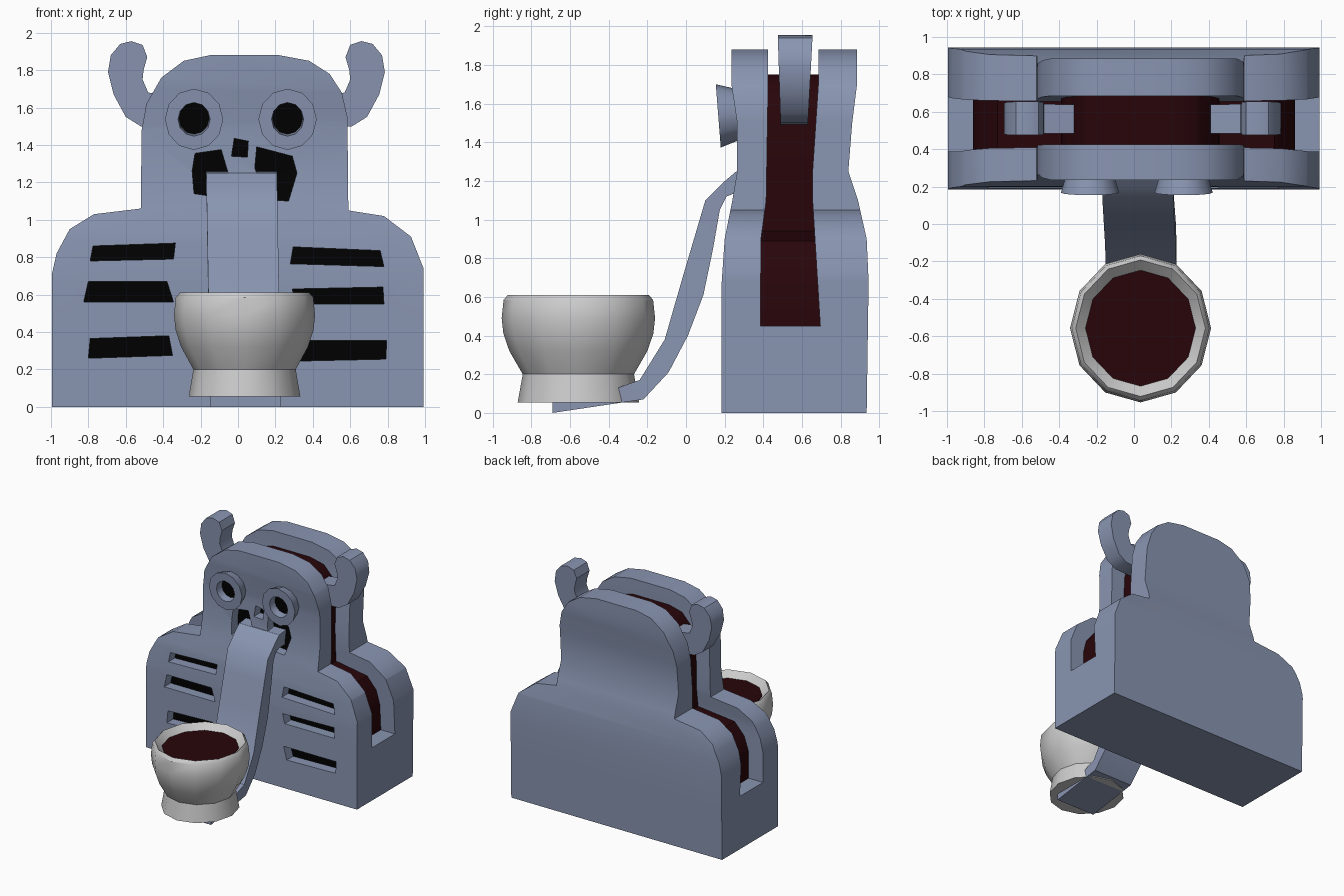
import bpy, bmesh
from math import cos, sin, pi, radians

if "Cube" in bpy.data.objects:
    bpy.data.objects.remove(bpy.data.objects["Cube"])


def material(name, rgb):
    m = bpy.data.materials.new(name)
    m.diffuse_color = (*rgb, 1)
    m.use_nodes = True
    m.node_tree.nodes["Principled BSDF"].inputs["Base Color"].default_value = m.diffuse_color
    return m


blue = material("slate_blue", (0.25, 0.30, 0.44))
red = material("dark_red", (0.021, 0.0015, 0.003))
black = material("black", (0.0, 0.0, 0.0))
stone = material("pale_stone", (0.66, 0.66, 0.64))


def finish(name, bm, mat=blue):
    bmesh.ops.recalc_face_normals(bm, faces=bm.faces)
    me = bpy.data.meshes.new(name)
    bm.to_mesh(me)
    bm.free()
    ob = bpy.data.objects.new(name, me)
    bpy.context.collection.objects.link(ob)
    me.materials.append(mat)
    return ob


def curve(*pts):
    """Piecewise linear y as a function of z."""
    def f(z):
        if z <= pts[0][0]:
            return pts[0][1]
        for (a, ya), (b, yb) in zip(pts, pts[1:]):
            if z <= b:
                return ya + (yb - ya) * (z - a) / (b - a)
        return pts[-1][1]
    return f


LEVELS = (0.45, 0.68, 0.9, 1.1, 1.25, 1.5, 1.7)
front = curve((0, .185), (.68, .185), (.9, .2), (1.1, .24), (1.25, .265), (1.5, .265), (1.7, .235))
back = curve((0, .935), (.68, .945), (.9, .935), (1.1, .89), (1.25, .84), (1.5, .86), (1.7, .885))
slot_front = curve((.45, .385), (.9, .388), (1.1, .415), (1.7, .425))
slot_back = curve((.45, .695), (1.1, .655), (1.25, .655), (1.7, .685))


def prism(name, polys, y0, y1, mat=blue, cuts=LEVELS):
    """Extrude x-z outlines along y between two depth curves."""
    bm = bmesh.new()
    for poly in polys:
        f = bm.faces.new([bm.verts.new((x, 0, z)) for x, z in poly])
        r = bmesh.ops.extrude_face_region(bm, geom=[f])
        for v in r["geom"]:
            if isinstance(v, bmesh.types.BMVert):
                v.co.y = 1
    for z in cuts:
        bmesh.ops.bisect_plane(bm, geom=bm.verts[:] + bm.edges[:] + bm.faces[:],
                               dist=1e-4, plane_co=(0, 0, z), plane_no=(0, 0, 1))
    for v in bm.verts:
        v.co.y = y0(v.co.z) if v.co.y < .5 else y1(v.co.z)
    return finish(name, bm, mat)


def lathe(name, profile, n, loc, mat=blue, tilt=0, sx=1):
    """Turn an (r, z) profile, capped at both ends."""
    bm = bmesh.new()
    rings = [[bm.verts.new((sx * r * cos(2 * pi * k / n), r * sin(2 * pi * k / n), z))
              for k in range(n)] for r, z in profile]
    for a, b in zip(rings, rings[1:]):
        for k in range(n):
            j = (k + 1) % n
            bm.faces.new((a[k], a[j], b[j], b[k]))
    bm.faces.new(rings[0])
    bm.faces.new(rings[-1])
    ob = finish(name, bm, mat)
    ob.location = loc
    ob.rotation_euler.x = tilt
    return ob


def cut(target, cutter):
    """Subtract the cutter, bake the result and remove the cutter."""
    m = target.modifiers.new(cutter.name, 'BOOLEAN')
    m.operation = 'DIFFERENCE'
    m.solver = 'EXACT'
    m.object = cutter
    deps = bpy.context.evaluated_depsgraph_get()
    me = bpy.data.meshes.new_from_object(target.evaluated_get(deps))
    target.modifiers.clear()
    target.data = me
    bpy.data.objects.remove(cutter)


# Body slab with head and shoulders
outline = [(-.995, 0), (-.995, .71), (-.97, .82), (-.90, .95), (-.77, 1.03), (-.52, 1.06),
           (-.515, 1.48), (-.49, 1.62), (-.41, 1.76), (-.29, 1.85), (-.15, 1.88), (.22, 1.88),
           (.38, 1.85), (.49, 1.78), (.555, 1.68), (.585, 1.55), (.59, 1.05), (.78, 1.02),
           (.925, .91), (.992, .74), (.992, 0)]
body = prism("body", [outline], front, back)

# Groove running around the sides and top
cut(body, prism("groove_cutter", [[(-1.3, .45), (1.3, .45), (1.3, 2.2), (-1.3, 2.2)]],
                slot_front, slot_back, cuts=LEVELS[1:]))

# Chest slots, nose and mouth pockets with black floors
openings = [
    [(-.775, .86), (-.335, .875), (-.345, .79), (-.79, .78)],
    [(-.80, .67), (-.38, .67), (-.345, .56), (-.825, .56)],
    [(-.79, .365), (-.37, .38), (-.35, .275), (-.80, .26)],
    [(.295, .855), (.76, .835), (.78, .75), (.28, .765)],
    [(.29, .63), (.775, .64), (.78, .55), (.31, .55)],
    [(.30, .355), (.795, .355), (.79, .255), (.33, .245)],
    [(-.035, 1.34), (.05, 1.335), (.055, 1.42), (-.02, 1.435)],
    [(-.23, 1.355), (-.09, 1.375), (-.05, 1.24), (-.10, 1.12), (-.235, 1.14), (-.245, 1.26)],
    [(.10, 1.39), (.29, 1.34), (.315, 1.25), (.27, 1.10), (.14, 1.11), (.09, 1.28)]]
cut(body, prism("pocket_cutter", openings, lambda z: .05, lambda z: front(z) + .10))
prism("pocket_floors", openings, lambda z: front(z) + .085, lambda z: front(z) + .13, black)

# Dark core inside the groove
core = [(-.86, .42), (-.86, .68), (-.82, .80), (-.73, .90), (-.39, .94), (-.39, 1.47), (-.36, 1.61),
        (-.26, 1.72), (-.14, 1.75), (.20, 1.75), (.33, 1.72), (.42, 1.63), (.455, 1.5),
        (.46, .94), (.75, .89), (.83, .79), (.86, .67), (.86, .42)]
prism("core", [core], lambda z: slot_front(z) - .01, lambda z: slot_back(z) + .01, red)

# Curled ears, mirrored about the head centre
ear = [(-.32, 1.49), (-.52, 1.50), (-.60, 1.55), (-.665, 1.67), (-.695, 1.79), (-.68, 1.88),
       (-.63, 1.94), (-.57, 1.955), (-.51, 1.935), (-.485, 1.87), (-.505, 1.80), (-.51, 1.75),
       (-.48, 1.68), (-.32, 1.66)]
ear_y0 = curve((1.48, .49), (1.95, .475))
ear_y1 = curve((1.48, .63), (1.95, .655))
prism("ear_left", [ear], ear_y0, ear_y1, cuts=())
prism("ear_right", [[(.09 - x, z) for x, z in ear]], ear_y0, ear_y1, cuts=())

# Flared eye rings with black pupils
for side, x in (("left", -.235), ("right", .265)):
    loc, tilt = (x, .167, 1.537), radians(94.5)
    lathe("eye_" + side, [(.13, -.11), (.164, 0), (.09, 0), (.085, -.075)], 12, loc,
          tilt=tilt, sx=.95)
    lathe("pupil_" + side, [(.085, -.08), (.085, -.065)], 12, loc, black, tilt, .95)

# Tongue hanging from the mouth to the ground
upper = [(.36, 1.26), (.26, 1.25), (.19, 1.19), (.10, 1.10), (.05, .93), (-.015, .71), (-.11, .38),
         (-.24, .17), (-.38, .12), (-.69, .06)]
lower = [(.36, 1.14), (.26, 1.14), (.21, 1.12), (.175, 1.05), (.14, .85), (.09, .61), (.01, .40),
         (-.09, .21), (-.22, .07), (-.69, 0)]
bm = bmesh.new()
rows = []
for (ya, za), (yb, zb) in zip(upper, lower):
    s = .022 * (1 - za / 1.26)
    rows.append([bm.verts.new(p) for p in ((-.17 + s, ya, za), (.208 + s, ya, za),
                                           (.208 + s, yb, zb), (-.17 + s, yb, zb))])
for a, b in zip(rows, rows[1:]):
    for k in range(4):
        j = (k + 1) % 4
        bm.faces.new((a[k], a[j], b[j], b[k]))
bm.faces.new(rows[0])
bm.faces.new(rows[-1])
finish("tongue", bm)

# Bowl and its contents
centre = (.035, -.557, 0)
lathe("bowl", [(.314, .055), (.288, .20), (.357, .32), (.388, .41), (.397, .49), (.387, .585),
               (.365, .61), (.305, .55)], 12, centre, stone, sx=.95)
lathe("bowl_contents", [(.30, .535), (.31, .562)], 12, centre, red, sx=.95)

# Soft shading across gentle bends, sharp at corners
for ob in bpy.context.collection.objects:
    ob.select_set(True)
    bpy.context.view_layer.objects.active = ob
bpy.ops.object.shade_smooth_by_angle(angle=radians(34))
